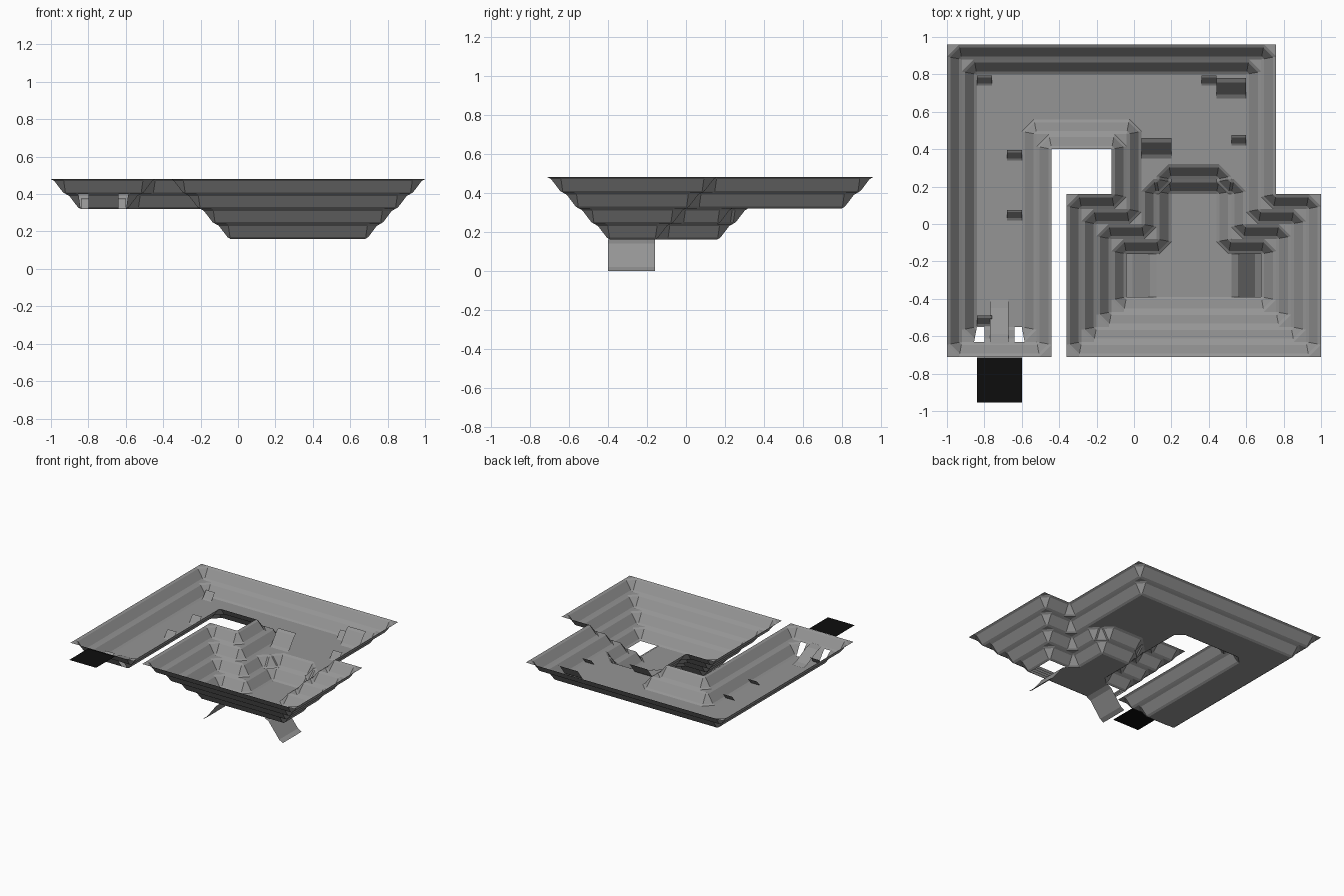
import bpy, bmesh
from mathutils import Vector

if "Cube" in bpy.data.objects:
    bpy.data.objects.remove(bpy.data.objects["Cube"])

S, CH = 0.08, 0.065                     # terrace step, corner chamfer
PROFILE = [(0, 0), (0.22, 0.12), (0.8, 0.88), (1, 1)]   # run, drop along a bank


def material(name, v):
    m = bpy.data.materials.new(name)
    m.diffuse_color = (v, v, v, 1)
    m.use_nodes = True
    m.node_tree.nodes["Principled BSDF"].inputs["Base Color"].default_value = m.diffuse_color
    return m


STONE = material("grey stone", 0.30)
BLACK = material("black", 0.004)


def make(name, faces, mat=STONE):
    bm = bmesh.new()
    for f in faces:
        bm.faces.new([bm.verts.new(p) for p in f])
    bmesh.ops.remove_doubles(bm, verts=bm.verts, dist=0.0005)
    bmesh.ops.dissolve_degenerate(bm, edges=bm.edges, dist=0.0005)
    me = bpy.data.meshes.new(name)
    bm.to_mesh(me)
    bm.free()
    me.materials.append(mat)
    ob = bpy.data.objects.new(name, me)
    bpy.context.collection.objects.link(ob)
    return ob


def corner_info(poly):
    out = []
    for i, p in enumerate(poly):
        p = Vector(p)
        d0 = (p - Vector(poly[i - 1])).normalized()
        d1 = (Vector(poly[(i + 1) % len(poly)]) - p).normalized()
        inner = p + Vector((-d0.y - d1.y, d0.x + d1.x)) * S
        out.append((p, d0, d1, inner, d0.cross(d1) > 0))
    return out


def terrace(name, poly, z, skip=(), plain=()):
    """One sloping bank following a counter-clockwise outline; returns the inner outline."""
    faces, ends = [], []
    for i, (p, d0, d1, q, concave) in enumerate(corner_info(poly)):
        if concave:                     # cut across the top of the corner
            top, bot = [p - d0 * CH, p + d1 * CH], [q, q]
            ledge = [top[0], p, top[1]]
            zl = z
        else:                           # cut across the foot of the corner
            top, bot = [p, p], [q - d0 * CH, q + d1 * CH]
            ledge = [bot[0], bot[1], q]
            zl = z - S
        ends.append((top, bot))
        if i not in plain:
            faces.append([(v.x, v.y, zl) for v in ledge])

    def bank(t0, t1, b0, b1):
        for (r0, h0), (r1, h1) in zip(PROFILE, PROFILE[1:]):
            quad = [(t0.lerp(b0, r0), h0), (t1.lerp(b1, r0), h0),
                    (t1.lerp(b1, r1), h1), (t0.lerp(b0, r1), h1)]
            pts = []
            for v, h in quad:
                c = (v.x, v.y, z - h * S)
                if c not in pts:
                    pts.append(c)
            if len(pts) > 2:
                faces.append(pts)

    for i, (top, bot) in enumerate(ends):
        nt, nb = ends[(i + 1) % len(ends)]
        bank(top[0], top[1], bot[0], bot[1])
        if i not in skip:
            bank(top[1], nt[0], bot[1], nb[0])
    make(name, faces)
    return [tuple(c[3]) for c in corner_info(poly)]


def slope(name, low, high, width, axis):
    """Curved sheet from low (pos, z) to high (pos, z) along one axis."""
    faces = []
    for a, b in zip(PROFILE, PROFILE[1:]):
        pts = []
        for (r, h), order in ((a, width), (b, width[::-1])):
            u = high[0] + (low[0] - high[0]) * r
            z = high[1] + (low[1] - high[1]) * h
            pts += [(w, u, z) if axis == 'y' else (u, w, z) for w in order]
        if (low[0] < high[0]) == (axis == 'y'):
            pts.reverse()
        faces.append(pts)
    return make(name, faces)


def flat(name, poly, z, mat=STONE):
    return make(name, [[(x, y, z) for x, y in poly]], mat)


# Upper banks around the whole trench and pit
rim = [(-1, -.71), (-.44, -.71), (-.44, .40), (-.12, .40), (-.12, .16), (-.36, .16),
       (-.36, -.71), (1, -.71), (1, .16), (.76, .16), (.76, .96), (-1, .96)]
mid = terrace("rim_bank", rim, .48)
terrace("trench_bank", mid, .40, skip=(0,))

# Lower banks of the pit, with the stepped passage at the back
pit = [(-.20, -.55), (.84, -.55), (.84, 0), (.60, 0), (.60, .24), (.52, .24),
       (.52, .32), (.12, .32), (.12, .24), (.04, .24), (.04, 0), (-.20, 0)]
terrace("pit_upper_bank", pit, .32, plain=(5, 8))
pit_low = [(-.12, -.47), (.76, -.47), (.76, -.08), (.52, -.08), (.52, .24),
           (.12, .24), (.12, -.08), (-.12, -.08)]
terrace("pit_lower_bank", pit_low, .24, plain=(4, 5))

# Floors
flat("trench_floor", [(-.84, -.55), (-.60, -.55), (-.60, .56), (.04, .56), (.04, .24),
                      (.12, .24), (.12, .32), (.52, .32), (.52, .24), (.60, .24),
                      (.60, .80), (-.84, .80)], .32)
flat("pit_floor", [(.12, -.39), (.52, -.39), (.52, -.16), (.44, -.16), (.44, .16),
                   (.20, .16), (.20, -.16), (.12, -.16)], .16)

# Exit chutes dropping from both sides of the pit floor
slope("left_chute", (-.04, 0), (.12, .16), (-.40, -.16), 'x')
slope("right_chute", (.68, 0), (.52, .16), (-.40, -.16), 'x')

# Front entrance: wall between two gaps, ramp and dark landing
slope("entrance_wall", (-.55, .32), (-.63, .40), (-.80, -.64), 'y')
slope("entrance_ramp", (-.40, .325), (-.64, .41), (-.77, -.67), 'y')
flat("landing", [(-.84, -.955), (-.60, -.955), (-.60, -.715), (-.84, -.715)], .478, BLACK)

# Tilted slabs on the trench floor: x start, y start, width, rise
slabs = [(-.84, .74, .08, .055), (-.68, .34, .08, .055), (-.68, .02, .08, .055),
         (-.84, -.545, .08, .055), (.36, .74, .08, .055), (.52, .42, .08, .055),
         (.44, .67, .16, .11), (.04, .35, .16, .11)]
for i, (x, y, w, h) in enumerate(slabs):
    slope(f"tilted_slab_{i + 1}", (y, .32), (y + h, .32 + h), (x, x + w), 'y')
